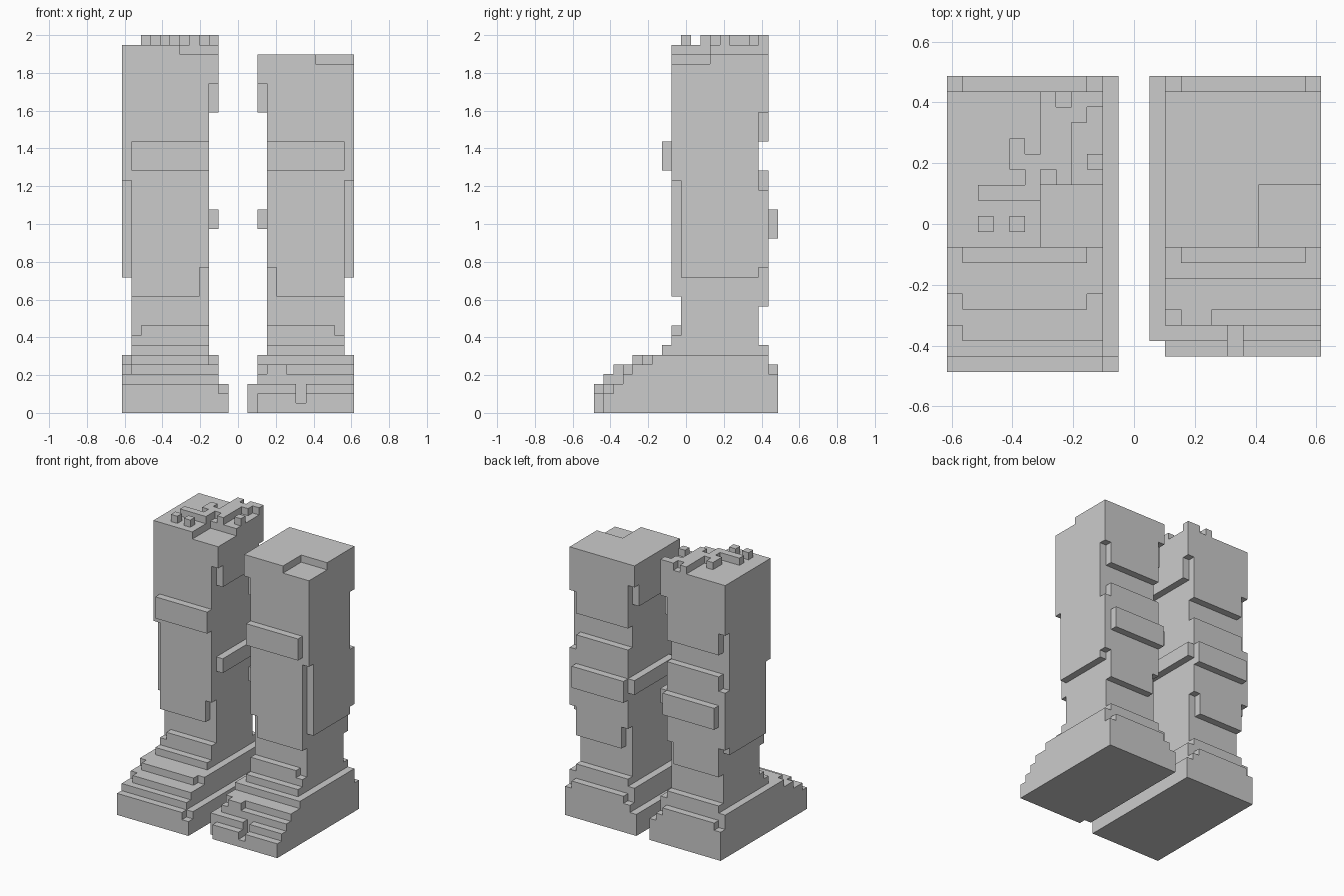
import bpy, bmesh
from mathutils import Vector

if "Cube" in bpy.data.objects:
    bpy.data.objects.remove(bpy.data.objects["Cube"])

U = 2 / 39  # block unit: the model is 39 blocks tall

# Boxes are (across0, across1, depth0, depth1, height0, height1) in block units.
# "across" counts outward from the centre line, depth 0 is the front.

# Base shared by both towers
BASE = [(2, 12, 6, 18, 0, 6), (2, 12, 6, 19, 0, 4), (1, 2, 2, 19, 0, 3),
        (3, 11, 18, 19, 4, 5)]

# Stepped front of each base
BASE_LEFT = [(2, 12, 5, 7, 0, 6), (3, 11, 4, 7, 0, 6),
             (2, 12, 3, 7, 0, 5), (2, 11, 2, 7, 0, 5),
             (2, 12, 1, 7, 0, 4), (2, 12, 0, 7, 0, 3),
             (1, 2, 0, 2, 0, 2), (1, 2, 1, 2, 2, 3)]
BASE_RIGHT = [(2, 12, 4, 7, 0, 5), (3, 5, 3, 4, 0, 5), (2, 12, 3, 7, 0, 4),
              (2, 12, 2, 3, 0, 3), (2, 12, 1, 2, 0, 2)]
BASE_RIGHT_CUT = [(6, 7, 1, 3, 1, 4)]

# Shaft shared by both towers
SHAFT = [
    # core and collar steps
    (3, 11, 9, 17, 6, 37), (3, 11, 7, 18, 6, 7), (3, 11, 8, 17, 7, 8),
    (3, 10, 8, 17, 8, 9),
    # front layer and band
    (4, 11, 8, 9, 12, 37), (3, 4, 8, 9, 15, 37), (3, 11, 7, 8, 25, 28),
    # back layers and band
    (4, 11, 17, 18, 11, 25), (3, 4, 17, 18, 14, 25), (3, 11, 17, 18, 28, 37),
    (3, 11, 18, 19, 18, 21),
    # outer side layers
    (11, 12, 9, 17, 14, 37), (11, 12, 17, 18, 15, 23),
    (11, 12, 17, 18, 31, 37), (11, 12, 8, 9, 24, 37),
    # inner side layers and rail
    (2, 3, 8, 18, 34, 37), (2, 3, 9, 17, 31, 34), (2, 3, 9, 18, 19, 21)]
SHAFT_RIGHT_CUT = [(8, 12, 8, 12, 36, 37)]

# Cap of the left tower: slab with a corner notch, then raised bumps (flat areas)
CAP = [(2, 12, 12, 18, 37, 38), (6, 12, 8, 12, 37, 38)]
BUMPS = [(4, 6, 13, 17), (5, 6, 17, 18), (4, 5, 12, 13), (3, 4, 16, 18),
         (2, 3, 17, 18), (6, 7, 11, 14), (7, 8, 13, 15), (7, 10, 11, 12),
         (9, 10, 9, 10), (7, 8, 9, 10), (2, 3, 13, 14)]


def fill(boxes, cuts=()):
    """Unit cells covered by the boxes, without those covered by the cuts."""
    def cells(group):
        return {(a, b, c) for x0, x1, y0, y1, z0, z1 in group
                for a in range(x0, x1) for b in range(y0, y1) for c in range(z0, z1)}
    return cells(boxes) - cells(cuts)


def build(name, cells, tower, side):
    """Skin the outside of a part; faces touching another part are left out."""
    bm = bmesh.new()
    verts = {}
    for cell in cells:
        for axis in range(3):
            for step in (0, 1):
                near = list(cell)
                near[axis] += 2 * step - 1
                if tuple(near) in tower:
                    continue
                face = []
                for p, q in ((0, 0), (1, 0), (1, 1), (0, 1)):
                    v = list(cell)
                    v[axis] += step
                    v[(axis + 1) % 3] += p
                    v[(axis + 2) % 3] += q
                    v = tuple(v)
                    if v not in verts:
                        co = Vector((side * v[0], v[1] - 9.5, v[2])) * U
                        verts[v] = bm.verts.new(co)
                    face.append(verts[v])
                if (step == 0) != (side < 0):
                    face.reverse()
                bm.faces.new(face)
    # merge the unit squares into large flat faces
    bmesh.ops.dissolve_limit(bm, angle_limit=0.01, verts=bm.verts[:], edges=bm.edges[:])
    bmesh.ops.triangulate(bm, faces=[f for f in bm.faces if len(f.verts) > 4])
    mesh = bpy.data.meshes.new(name)
    bm.to_mesh(mesh)
    bm.free()
    bpy.context.collection.objects.link(bpy.data.objects.new(name, mesh))


left = {"left_base": fill(BASE + BASE_LEFT),
        "left_shaft": fill(SHAFT),
        "left_cap": fill(CAP + [b + (38, 39) for b in BUMPS])}
right = {"right_base": fill(BASE + BASE_RIGHT, BASE_RIGHT_CUT),
         "right_shaft": fill(SHAFT, SHAFT_RIGHT_CUT)}

for parts, side in ((left, -1), (right, 1)):
    tower = set().union(*parts.values())
    for name, cells in parts.items():
        build(name, cells, tower, side)
